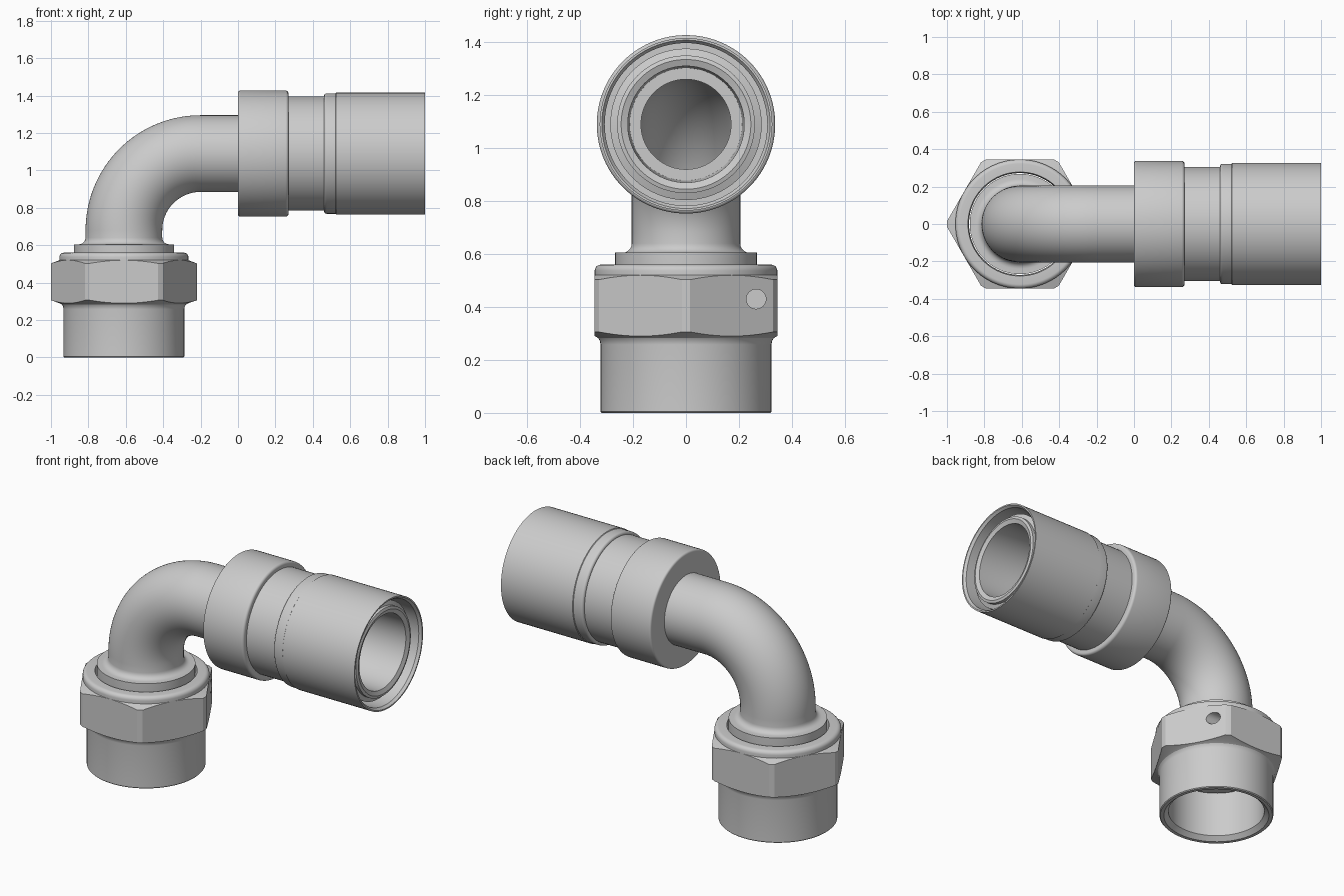
import bpy, bmesh, math
from mathutils import Vector

if "Cube" in bpy.data.objects:
    bpy.data.objects.remove(bpy.data.objects["Cube"])

SEG = 96
NUT_X, AXIS_Z = -0.61, 1.09      # vertical axis and horizontal axis of the fitting
BEND_R = 0.41                    # centreline radius of the bend

steel = bpy.data.materials.new("light grey metal")
steel.diffuse_color = (0.60, 0.60, 0.60, 1)
steel.use_nodes = True
steel.node_tree.nodes["Principled BSDF"].inputs["Base Color"].default_value = steel.diffuse_color


def finish(name, bm):
    bmesh.ops.recalc_face_normals(bm, faces=bm.faces)
    mesh = bpy.data.meshes.new(name)
    bm.to_mesh(mesh)
    bm.free()
    obj = bpy.data.objects.new(name, mesh)
    bpy.context.collection.objects.link(obj)
    mesh.materials.append(steel)
    return obj


def smooth(obj):
    bpy.ops.object.select_all(action='DESELECT')
    obj.select_set(True)
    bpy.context.view_layer.objects.active = obj
    bpy.ops.object.shade_smooth_by_angle(angle=math.radians(28))


def frame(s):
    """Centre and radial direction at distance s along the vertical-bend-horizontal axis."""
    z0 = AXIS_Z - BEND_R
    arc = BEND_R * math.pi / 2
    if s < z0:
        return Vector((NUT_X, 0, s)), Vector((-1, 0, 0))
    centre = Vector((NUT_X + BEND_R, 0, z0))
    a = min((s - z0) / BEND_R, math.pi / 2)
    u = Vector((-math.cos(a), 0, math.sin(a)))
    return centre + u * BEND_R + Vector((max(0, s - z0 - arc), 0, 0)), u


def loft(name, stations):
    """Closed skin of rings; every station is (distance along axis, radius)."""
    bm = bmesh.new()
    rings = []
    for s, r in stations:
        c, u = frame(s)
        rings.append([bm.verts.new(c + r * (u * math.cos(t) + Vector((0, math.sin(t), 0))))
                      for t in (2 * math.pi * i / SEG for i in range(SEG))])
    for a, b in zip(rings, rings[1:] + rings[:1]):
        for i in range(SEG):
            j = (i + 1) % SEG
            bm.faces.new((a[i], a[j], b[j], b[i]))
    return finish(name, bm)


def boolean(obj, cutter, operation):
    mod = obj.modifiers.new("cut", 'BOOLEAN')
    mod.operation, mod.object, mod.solver = operation, cutter, 'EXACT'
    bpy.context.view_layer.objects.active = obj
    bpy.ops.object.modifier_apply(modifier=mod.name)
    bpy.data.objects.remove(cutter)


def arc(cs, cr, rad, a0, a1, n=5):
    """Rounded corner points (distance, radius)."""
    return [(cs + rad * math.sin(math.radians(a0 + (a1 - a0) * i / n)),
             cr + rad * math.cos(math.radians(a0 + (a1 - a0) * i / n))) for i in range(n + 1)]


def at_x(x):
    """Distance along the axis of a point on the horizontal run."""
    return AXIS_Z - BEND_R + BEND_R * math.pi / 2 + x - (NUT_X + BEND_R)


def horizontal(points):
    return [(at_x(x), r) for x, r in points]


# Elbow tube with its seat collar and hollow bore
z0, bend_end = AXIS_Z - BEND_R, at_x(NUT_X + BEND_R)
bend = [z0 + (bend_end - z0) * i / 32 for i in range(33)]
elbow = [(0.29, 0.25), (0.50, 0.268), (0.605, 0.268)]
elbow += arc(0.640, 0.240, 0.035, 270, 180)
elbow += [(s, 0.205) for s in bend] + horizontal([(0.02, 0.205), (0.02, 0.17)])
elbow += [(s, 0.17) for s in reversed(bend)] + [(0.29, 0.17)]
smooth(loft("elbow_tube", elbow))

# Union nut: turned profile trimmed by a hexagonal prism
nut = [(0.0, 0.318), (0.005, 0.323), (0.258, 0.323)]
nut += [(0.272, 0.325), (0.283, 0.332), (0.290, 0.345), (0.306, 0.390), (0.503, 0.390), (0.520, 0.345)]
nut += arc(0.537, 0.322, 0.023, 0, 90)
nut += [(0.56, 0.278), (0.52, 0.272), (0.30, 0.272), (0.025, 0.272), (0.0, 0.298)]
nut = loft("hex_nut", nut)
bm = bmesh.new()
bmesh.ops.create_cone(bm, cap_ends=True, segments=6, radius1=0.3985, radius2=0.3985, depth=1.0)
# a corner of the hexagon points along x
corner = max(bm.verts, key=lambda v: v.co.x).co
turn = -math.atan2(corner.y, corner.x)
for v in bm.verts:
    x, y = v.co.x, v.co.y
    v.co = (NUT_X + x * math.cos(turn) - y * math.sin(turn),
            x * math.sin(turn) + y * math.cos(turn), v.co.z + 0.4)
boolean(nut, finish("hex_cutter", bm), 'INTERSECT')

# Small blind hole in one flat of the nut
bm = bmesh.new()
bmesh.ops.create_cone(bm, cap_ends=True, segments=32, radius1=0.037, radius2=0.037, depth=0.20)
for v in bm.verts:
    v.co = (NUT_X + 0.265 + v.co.z, 0.265 + v.co.x, 0.43 + v.co.y)
boolean(nut, finish("hole_cutter", bm), 'DIFFERENCE')
smooth(nut)

# Coupling collar and neck
collar = [(0.0, 0.17), (0.0, 0.325)] + arc(0.012, 0.325, 0.012, 270, 360)
collar += arc(0.255, 0.322, 0.015, 0, 90) + [(0.27, 0.305), (0.47, 0.305), (0.47, 0.17)]
smooth(loft("coupling_collar", horizontal(collar)))

# Outer sleeve with stepped shoulder
sleeve = [(0.46, 0.26), (0.46, 0.308)] + arc(0.474, 0.308, 0.014, 270, 360)
sleeve += [(0.522, 0.322), (0.525, 0.326), (1.0, 0.326), (1.0, 0.318), (0.985, 0.307),
           (0.60, 0.307), (0.60, 0.26)]
smooth(loft("outer_sleeve", horizontal(sleeve)))

# Inner tube recessed in the sleeve, with a tapering bore
inner = [(0.40, 0.286), (0.935, 0.286), (0.945, 0.260), (0.965, 0.260), (0.97, 0.245),
         (0.96, 0.220), (0.45, 0.212), (0.30, 0.17), (0.05, 0.17), (0.05, 0.20), (0.40, 0.20)]
smooth(loft("inner_tube", horizontal(inner)))
